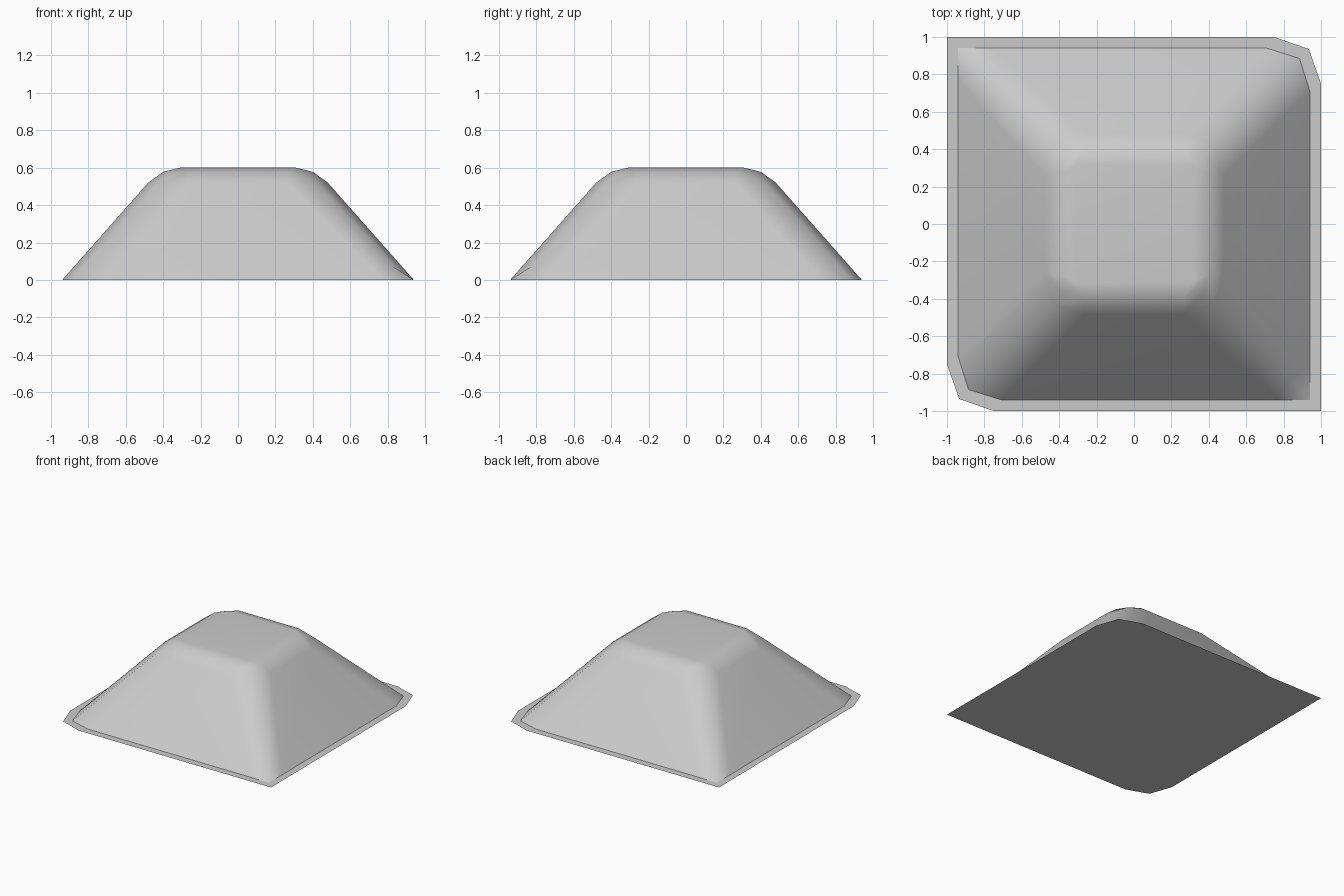
import bpy, math

if "Cube" in bpy.data.objects:
    bpy.data.objects.remove(bpy.data.objects["Cube"])


def make_object(name, verts, faces):
    mesh = bpy.data.meshes.new(name)
    mesh.from_pydata(verts, [], faces)
    mesh.validate()
    obj = bpy.data.objects.new(name, mesh)
    bpy.context.collection.objects.link(obj)
    return obj


def turn(p, quarter):
    x, y, z = p
    for _ in range(quarter):
        x, y = -y, x
    return (x, y, z)


# Thin base sheet: two opposite corners rounded, two sharp
sheet = []
for q in range(4):
    pts = [(1, 0.75, 0), (0.935, 0.935, 0), (0.75, 1, 0)] if q % 2 == 0 else [(1, 1, 0)]
    sheet += [turn(p, q) for p in pts]
make_object("base_sheet", sheet, [list(range(len(sheet)))])

# Mound: one bevelled corner repeated by quarter turns
# rows: foot, shoulder, upper bevel; the last point is the top face corner
upper = [(0.48, 0.26, 0.52), (0.43, 0.43, 0.51), (0.26, 0.48, 0.52),
         (0.40, 0.27, 0.578), (0.37, 0.37, 0.56), (0.27, 0.40, 0.578),
         (0.31, 0.31, 0.6)]
round_foot = [(0.94, 0.71, 0), (0.885, 0.885, 0), (0.71, 0.94, 0)]
sharp_foot = [(0.94, 0.77, 0), (0.83, 0.83, 0.07), (0.77, 0.94, 0)]
N = 11
verts, faces = [], []
for q in range(4):
    sharp = q % 2 == 1
    pts = (sharp_foot if sharp else round_foot) + upper + [(0.94, 0.94, 0)]
    if not sharp:
        pts[10] = round_foot[1]
    verts += [turn(p, q) for p in pts]
    b, n = q * N, ((q + 1) % 4) * N
    # corner patch
    for r in (0, 3):
        for c in (0, 1):
            faces.append([b + r + c, b + r + c + 1, b + r + c + 4, b + r + c + 3])
    faces.append([b + 6, b + 7, b + 8, b + 9])
    # pointed toe on the sharp corners
    if sharp:
        faces += [[b, b + 10, b + 1], [b + 10, b + 2, b + 1]]
    # side panel and edge bevels up to the next corner
    faces += [[b + 2, n, n + 3, b + 5], [b + 5, n + 3, n + 6, b + 8],
              [b + 8, n + 6, n + 9, b + 9]]
faces.append([q * N + 9 for q in range(4)])
mound = make_object("mound", verts, faces)

bpy.ops.object.select_all(action='DESELECT')
mound.select_set(True)
bpy.context.view_layer.objects.active = mound
bpy.ops.object.shade_smooth_by_angle(angle=math.radians(45))
mod = mound.modifiers.new("weighted_normals", 'WEIGHTED_NORMAL')
mod.keep_sharp = True
